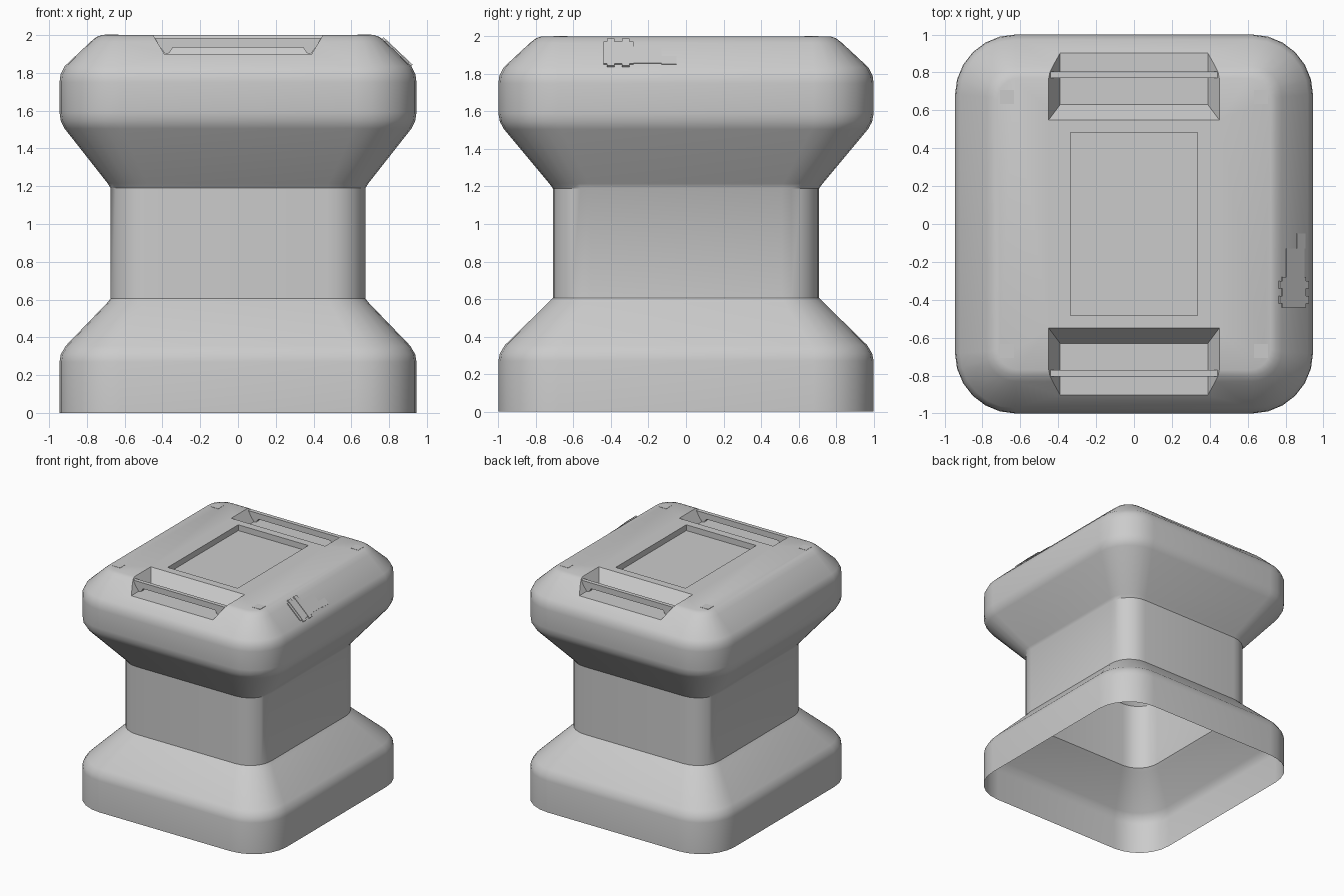
import bpy, bmesh, math
from mathutils import Matrix

if "Cube" in bpy.data.objects:
    bpy.data.objects.remove(bpy.data.objects["Cube"])


def new_object(name, bm):
    bmesh.ops.recalc_face_normals(bm, faces=bm.faces)
    mesh = bpy.data.meshes.new(name)
    bm.to_mesh(mesh)
    bm.free()
    ob = bpy.data.objects.new(name, mesh)
    bpy.context.collection.objects.link(ob)
    return ob


def rounded_rect(hx, hy, r, seg=6):
    pts = []
    for i, (sx, sy) in enumerate([(1, 1), (-1, 1), (-1, -1), (1, -1)]):
        for k in range(seg + 1):
            a = math.pi / 2 * (i + k / seg)
            pts.append((sx * (hx - r) + r * math.cos(a), sy * (hy - r) + r * math.sin(a)))
    return pts


def loft(name, rings):
    bm = bmesh.new()
    loops = [[bm.verts.new(p) for p in ring] for ring in rings]
    n = len(loops[0])
    for a, b in zip(loops, loops[1:]):
        for i in range(n):
            j = (i + 1) % n
            bm.faces.new((a[i], a[j], b[j], b[i]))
    bm.faces.new(loops[0][::-1])
    bm.faces.new(loops[-1])
    return new_object(name, bm)


def box(name, center, size, rot_y=0.0):
    bm = bmesh.new()
    bmesh.ops.create_cube(bm, size=1, matrix=Matrix.Translation(center)
                          @ Matrix.Rotation(rot_y, 4, 'Y') @ Matrix.Diagonal((*size, 1)))
    return new_object(name, bm)


# Body: rounded rectangles lofted up the profile (z, half x, half y, corner radius)
profile = [(0, .945, 1.0, .32), (.27, .945, 1.0, .32), (.31, .938, .992, .31), (.355, .912, .965, .30),
           (.58, .695, .735, .21), (.605, .675, .71, .20), (1.19, .675, .71, .20),
           (1.215, .69, .728, .21), (1.505, .918, .97, .30), (1.545, .938, .992, .31),
           (1.59, .945, 1.0, .32), (1.75, .945, 1.0, .32), (1.79, .94, .995, .31),
           (1.835, .918, .972, .29), (1.965, .78, .832, .16), (1.99, .75, .80, .13), (2.0, .72, .77, .11)]
body = loft("body", [[(x, y, z) for x, y in rounded_rect(hx, hy, r)] for z, hx, hy, r in profile])

# Cutters for the two handle pockets and the lid recess
cutters = [box("lid_recess_cutter", (0, 0, 2.0), (.67, .965, .10))]
for s in (-1, 1):
    rings = [[(-w, s * y, z), (w, s * y, z), (w, s * 1.2, z), (-w, s * 1.2, z)]
             for w, y, z in ((.39, .63, 1.9), (.51, .47, 2.1))]
    cutters.append(loft("pocket_cutter", rings))
bpy.context.view_layer.objects.active = body
for c in cutters:
    mod = body.modifiers.new("cut", 'BOOLEAN')
    mod.operation, mod.object, mod.solver = 'DIFFERENCE', c, 'EXACT'
    bpy.ops.object.modifier_apply(modifier=mod.name)
    bpy.data.objects.remove(c)

# Open the underside
bm = bmesh.new()
bm.from_mesh(body.data)
under = [f for f in bm.faces if all(v.co.z < .001 for v in f.verts)]
bmesh.ops.delete(bm, geom=under, context='FACES')
bm.to_mesh(body.data)
bm.free()
body.select_set(True)
bpy.ops.object.shade_smooth_by_angle(angle=math.radians(35))

# Thin handle bars with sloping feet
half = [(.45, 1.985), (.385, 1.90), (.365, 1.905), (.345, 1.935)]
outline = half + [(-x, z) for x, z in reversed(half)]
for side, s in (("front", -1), ("back", 1)):
    loft(side + "_handle", [[(x, s * y, z) for x, z in outline] for y in (.77, .805)])

# Small corner pads on the top
for sx in (-1, 1):
    for sy in (-1, 1):
        box("corner_pad", (sx * .67, sy * .67, 1.999), (.075, .075, .006))

# Raised latch on the right shoulder
tilt = math.atan2(.13, .138)


def on_shoulder(name, x, y, length, width, height):
    z = 1.965 - (x - .78) * .13 / .138
    box(name, (x, y, z), (length, width, height), tilt)


on_shoulder("latch_plate", .84, -.36, .17, .16, .014)
on_shoulder("latch_arm", .85, -.205, .13, .15, .010)
on_shoulder("latch_tip", .88, -.09, .06, .08, .010)
for y in (-.40, -.32):
    on_shoulder("latch_rib", .84, y, .21, .04, .022)
